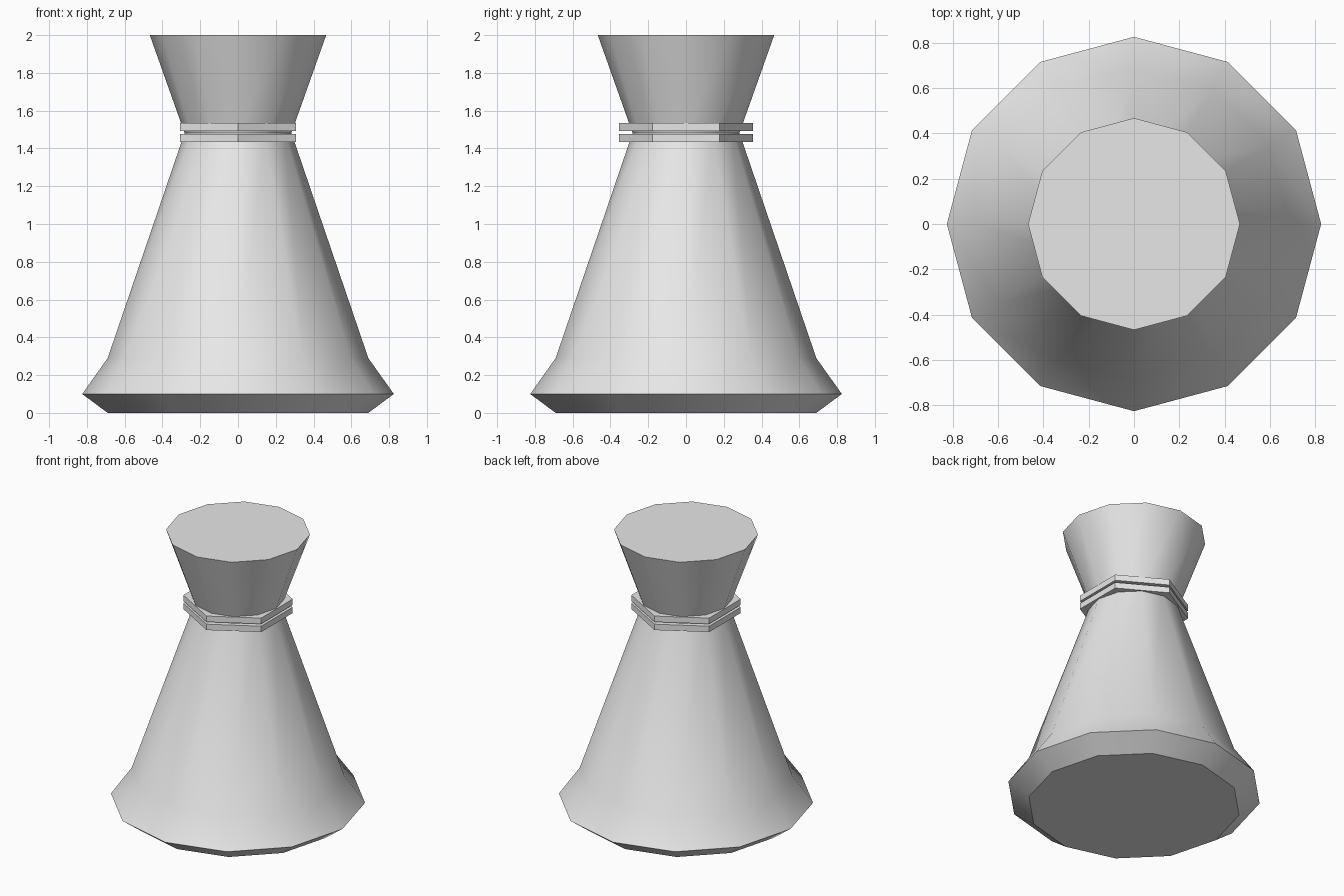
import bpy, math

if "Cube" in bpy.data.objects:
    bpy.data.objects.remove(bpy.data.objects["Cube"])

grey = bpy.data.materials.new("light grey")
grey.diffuse_color = (0.8, 0.8, 0.8, 1)
grey.use_nodes = True
grey.node_tree.nodes["Principled BSDF"].inputs["Base Color"].default_value = grey.diffuse_color


def lathe(name, profile, sides, start, smooth_angle, closed=False):
    """Revolve (radius, z) points; cap the ends, or close the section into a ring."""
    verts = [(r * math.cos(start + i * math.tau / sides),
              r * math.sin(start + i * math.tau / sides), z)
             for r, z in profile for i in range(sides)]
    n = len(profile)
    faces = []
    for k in range(n if closed else n - 1):
        a, b = k * sides, (k + 1) % n * sides
        for i in range(sides):
            j = (i + 1) % sides
            faces.append((a + i, a + j, b + j, b + i))
    if not closed:
        faces.append(tuple(reversed(range(sides))))
        faces.append(tuple(range((n - 1) * sides, n * sides)))
    mesh = bpy.data.meshes.new(name)
    mesh.from_pydata(verts, [], faces)
    mesh.materials.append(grey)
    ob = bpy.data.objects.new(name, mesh)
    bpy.context.collection.objects.link(ob)
    bpy.ops.object.select_all(action='DESELECT')
    ob.select_set(True)
    bpy.context.view_layer.objects.active = ob
    if smooth_angle:
        bpy.ops.object.shade_smooth_by_angle(angle=math.radians(smooth_angle))
    return ob


# Twelve-sided flared body with pinched neck
lathe("body", [(0.69, 0), (0.825, 0.1), (0.69, 0.29), (0.283, 1.482), (0.467, 2.0)],
      12, 0, 35)

# Two hexagonal neck bands
for name, z0, z1 in (("lower_band", 1.435, 1.477), ("upper_band", 1.493, 1.535)):
    lathe(name, [(0.25, z0), (0.355, z0), (0.355, z1), (0.25, z1)],
          6, math.pi / 2, 0, closed=True)
